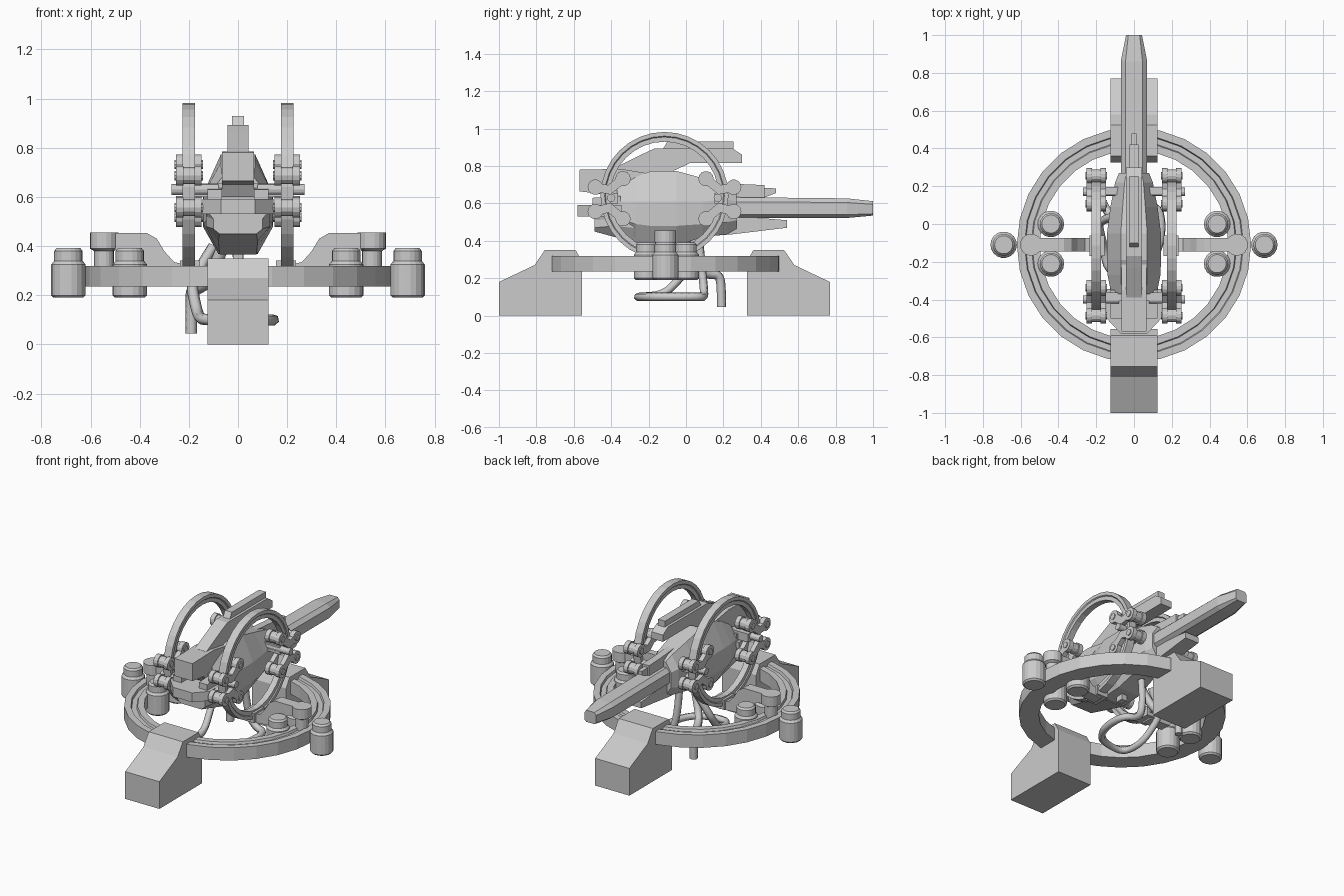
import bpy, bmesh
from math import cos, sin, pi
from mathutils import Vector

if "Cube" in bpy.data.objects:
    bpy.data.objects.remove(bpy.data.objects["Cube"])

CY = -0.115          # y of the ring centre


def finish(name, bm, mirror=False, angle=None):
    bmesh.ops.recalc_face_normals(bm, faces=bm.faces)
    me = bpy.data.meshes.new(name)
    bm.to_mesh(me)
    bm.free()
    ob = bpy.data.objects.new(name, me)
    bpy.context.collection.objects.link(ob)
    if mirror:
        ob.modifiers.new("mirror", 'MIRROR').use_axis = (True, False, False)
    return ob


def skin(bm, rings, closed=False):
    """Join rings of points with quads; cap the ends unless closed."""
    vs = [[bm.verts.new(p) for p in r] for r in rings]
    n, m = len(vs), len(vs[0])
    for i in range(n if closed else n - 1):
        a, b = vs[i], vs[(i + 1) % n]
        for j in range(m):
            k = (j + 1) % m
            bm.faces.new((a[j], a[k], b[k], b[j]))
    if not closed:
        bm.faces.new(vs[0])
        bm.faces.new(vs[-1])


def place(axis, u, v, d):
    return {'x': (d, u, v), 'y': (u, d, v), 'z': (u, v, d)}[axis]


def prism(bm, axis, pts, d0, d1):
    skin(bm, [[place(axis, u, v, d) for u, v in pts] for d in (d0, d1)])


def turned(bm, axis, u, v, profile, n=16, closed=False):
    """Stack of circles (radius, depth) along an axis."""
    skin(bm, [[place(axis, u + r * cos(2 * pi * i / n), v + r * sin(2 * pi * i / n), d)
               for i in range(n)] for r, d in profile], closed)


def solid(name, axis, pts, d0, d1, mirror=False):
    bm = bmesh.new()
    prism(bm, axis, pts, d0, d1)
    return finish(name, bm, mirror)


def loft(name, secs):
    """Octagonal sections: y, half widths bottom/mid/top, z bottom/low/high/top."""
    bm = bmesh.new()
    skin(bm, [[(wb, y, zb), (wm, y, zl), (wm, y, zh), (wt, y, zt),
               (-wt, y, zt), (-wm, y, zh), (-wm, y, zl), (-wb, y, zb)]
              for y, wb, wm, wt, zb, zl, zh, zt in secs])
    return finish(name, bm)


# base ring with a groove in its top
bm = bmesh.new()
turned(bm, 'z', 0, -0.11, [(.5, .235), (.62, .235), (.62, .32), (.58, .32), (.575, .305),
                           (.545, .305), (.54, .32), (.5, .32)], 28, True)
finish("base_ring", bm)

# two feet, front and back
foot = [(.885, 0), (.885, .18), (.695, .27), (.64, .35), (.475, .35), (.44, .29), (.44, 0)]
for name, s in (("front_foot", -1), ("rear_foot", 1)):
    solid(name, 'x', [(CY + s * y, z) for y, z in foot], -.125, .125)

# capped canisters around the base ring
bm = bmesh.new()
for x, y in ((.69, -.11), (.44, 0), (.44, -.21)):
    turned(bm, 'z', x, y, [(.06, .19), (.07, .2), (.07, .325), (.058, .34), (.058, .38), (.048, .392)], 18)
finish("canisters", bm, True)

# support arms and their pivot discs
solid("support_arm", 'y', [(.19, .32), (.26, .335), (.30, .38), (.33, .43), (.37, .453), (.55, .453),
                           (.55, .385), (.47, .385), (.41, .35), (.37, .32), (.34, .28), (.19, .27)],
      -.145, -.075, True)
bm = bmesh.new()
turned(bm, 'z', .545, -.11, [(.04, .3), (.04, .38), (.058, .39), (.058, .455)], 18)
finish("arm_pivot", bm, True)
solid("ring_bracket", 'z', [(.155, -.17), (.235, -.17), (.235, -.06), (.155, -.06)], .28, .342, True)

# upright side rings
bm = bmesh.new()
turned(bm, 'x', CY, .64, [(.29, .18), (.315, .18), (.32, .174), (.342, .174), (.342, .226),
                          (.32, .226), (.315, .22), (.29, .22)], 32, True)
finish("side_rings", bm, True)

# four-lobed clamps gripping the side rings
bm = bmesh.new()
for s in (-1, 1):
    cy = CY + s * .285
    turned(bm, 'x', cy, .63, [(.022, .08), (.022, .27)], 12)
    for t in (-1, 1):
        inner = Vector((CY + s * .222, .625 + t * .107))
        outer = Vector((CY + s * .37, .622 + t * .065))
        mid = Vector((cy + s * .01, .625 + t * .048))
        for lo, hi in ((.148, .178), (.222, .252)):
            for p in (inner, outer):
                turned(bm, 'x', p.x, p.y, [(.041, lo), (.041, hi)], 14)
                d = (mid - p).normalized()
                n = Vector((-d.y, d.x)) * .024
                e = mid + d * .012
                prism(bm, 'x', [p + n, e + n, e - n, p - n], lo, hi)
        for p in (inner, outer):
            turned(bm, 'x', p.x, p.y, [(.02, .142), (.02, .258)], 10)
            turned(bm, 'x', p.x, p.y, [(.034, .17), (.034, .23)], 12)
finish("ring_clamps", bm, True)

# crossbars from the hull to the clamps
bm = bmesh.new()
for y in (-.385, .175):
    prism(bm, 'x', [(y - .022, .6), (y + .022, .6), (y + .022, .655), (y - .022, .655)], -.2, .2)
finish("crossbars", bm)

# main hull
loft("hull", [(-.37, .06, .12, .065, .45, .52, .61, .68),
              (-.27, .075, .14, .07, .39, .49, .61, .74),
              (-.19, .08, .143, .07, .368, .48, .61, .773),
              (-.05, .08, .143, .07, .375, .48, .61, .773),
              (.09, .07, .125, .06, .42, .49, .61, .735),
              (.22, .05, .1, .05, .435, .5, .62, .70),
              (.27, .04, .08, .04, .45, .51, .61, .67)])

# nose: upper box, wide collar, chin
solid("nose_box", 'x', [(-.57, .665), (-.57, .78), (-.35, .785), (-.2, .76), (-.2, .6), (-.42, .6), (-.45, .65)],
      -.066, .066)
solid("nose_collar", 'z', [(-.07, -.58), (.07, -.58), (.145, -.5), (.145, -.345), (-.145, -.345), (-.145, -.5)],
      .53, .592)
loft("chin", [(-.49, .075, .1, .12, .45, .47, .51, .535),
              (-.38, .08, .13, .13, .42, .48, .52, .56),
              (-.2, .075, .12, .12, .366, .46, .52, .56)])
bm = bmesh.new()
prism(bm, 'x', [(-.5, .53), (-.5, .63), (-.35, .64), (-.35, .53)], .065, .125)
finish("nose_cheeks", bm, True)

# raised spine and the thin rail on top
spine = solid("spine", 'x', [(-.39, .74), (-.39, .785), (-.23, .865), (-.17, .893), (.25, .893), (.30, .86),
                             (.30, .815), (.02, .815), (-.14, .74)], -.042, .042)
solid("spine_rail", 'x', [(-.13, .88), (-.1, .93), (.255, .93), (.255, .88)], -.025, .025)

# barrel with the ribs above and below it
loft("barrel", [(.1, .045, .07, .045, .52, .54, .61, .635),
                (.86, .045, .07, .045, .522, .54, .605, .627),
                (1.0, .03, .042, .03, .535, .545, .595, .612)])
solid("lower_rib", 'x', [(.05, .42), (.25, .435), (.54, .47), (.54, .51), (.3, .53), (.05, .53)], -.05, .05)
solid("upper_rib", 'x', [(.1, .72), (.3, .703), (.42, .698), (.42, .63), (.1, .62)], -.024, .024)
solid("upper_rib_tip", 'x', [(.4, .685), (.48, .68), (.48, .655), (.42, .632), (.4, .632)], -.013, .013)
solid("centre_post", 'z', [(-.02, -.14), (.02, -.14), (.02, -.09), (-.02, -.09)], .335, .38)


# hanging hoses
def hose(name, pts, r):
    cu = bpy.data.curves.new(name, 'CURVE')
    cu.dimensions = '3D'
    cu.bevel_depth, cu.bevel_resolution, cu.use_fill_caps = r, 1, True
    cu.resolution_u = 4
    sp = cu.splines.new('NURBS')
    sp.points.add(len(pts) - 1)
    for p, co in zip(sp.points, pts):
        p.co = (*co, 1)
    sp.use_endpoint_u, sp.order_u = True, 3
    bpy.context.collection.objects.link(bpy.data.objects.new(name, cu))


hose("looped_hose", [(-.1, .04, .4), (-.19, .02, .26), (-.18, -.04, .19), (-.16, -.12, .11), (-.14, -.25, .1),
                     (-.04, -.26, .1), (.08, -.22, .1), (.145, -.1, .1), (.145, .08, .1), (.06, .1, .1),
                     (0, .09, .2), (0, .07, .4)], .023)
hose("drop_hose", [(-.06, 0, .4), (-.12, .03, .25), (-.17, .12, .22), (-.19, .18, .22), (-.19, .19, .14),
                   (-.19, .19, .045)], .025)
